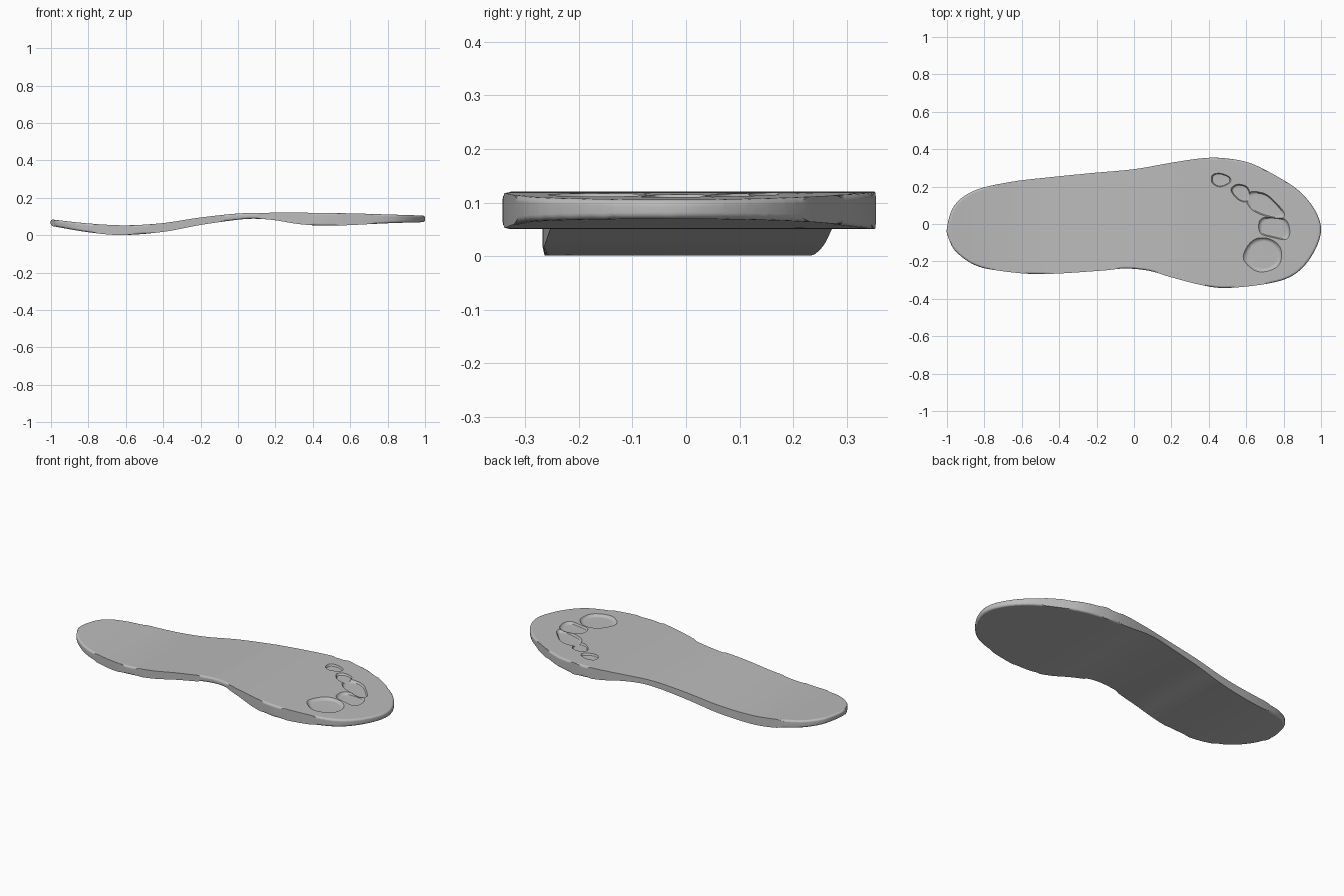
import bpy
import bmesh
from mathutils import Vector
from mathutils.geometry import interpolate_bezier

if "Cube" in bpy.data.objects:
    bpy.data.objects.remove(bpy.data.objects["Cube"], do_unlink=True)

SLAB = 0.034    # height of the flat slab before it is shaped
ROUND = 0.012   # rounding of the rim

# Foot outline, clockwise from the heel
OUTLINE = [(-1, -.02), (-.96, .1), (-.85, .18), (-.66, .225), (-.45, .25), (-.23, .272),
           (0, .293), (.19, .326), (.35, .35), (.47, .353), (.62, .326), (.78, .246),
           (.89, .17), (.97, .07), (1, -.03), (.97, -.135), (.9, -.235), (.81, -.294),
           (.67, -.326), (.48, -.342), (.35, -.324), (.2, -.285), (.08, -.25),
           (-.05, -.238), (-.18, -.25), (-.5, -.268), (-.72, -.25), (-.85, -.22),
           (-.95, -.15), (-.99, -.08)]

# Toe hollows, little toe to big toe
TOES = {
    "little_toe": [(.42, .26), (.46, .27), (.51, .25), (.51, .22), (.46, .2), (.42, .22)],
    "fourth_toe": [(.52, .18), (.55, .21), (.6, .2), (.62, .16), (.61, .12), (.56, .13)],
    "middle_toe": [(.6, .14), (.63, .17), (.7, .16), (.75, .12), (.8, .06), (.78, .03),
                   (.7, .045), (.63, .08)],
    "second_toe": [(.67, 0), (.69, .03), (.75, .035), (.81, .02), (.83, -.04), (.81, -.08),
                   (.74, -.07), (.68, -.05)],
    "big_toe": [(.59, -.19), (.61, -.12), (.66, -.08), (.73, -.085), (.78, -.13), (.78, -.2),
                (.74, -.24), (.66, -.25)],
}

# Height of the top and bottom along the foot
TOP = [(-1, .085), (-.8, .063), (-.6, .053), (-.4, .065), (-.2, .095), (0, .116),
       (.15, .12), (.4, .12), (.6, .117), (.8, .111), (1, .105)]
BOTTOM = [(-1, .05), (-.8, .016), (-.62, .001), (-.4, .018), (-.2, .055), (0, .083),
          (.1, .088), (.2, .08), (.3, .063), (.4, .053), (.5, .051), (.6, .054),
          (.8, .064), (1, .07)]


def smooth_path(points, steps, closed):
    """Pass a smooth curve through the points."""
    pts = [Vector((p[0], p[1], 0)) for p in points]
    n = len(pts)
    pick = (lambda i: pts[i % n]) if closed else (lambda i: pts[max(0, min(i, n - 1))])
    path = []
    for i in range(n if closed else n - 1):
        a, b, c, d = (pick(i + k) for k in (-1, 0, 1, 2))
        path += interpolate_bezier(b, b + (c - a) / 6, c - (d - b) / 6, c, steps + 1)[:-1]
    return path if closed else path + [pts[-1]]


def height_at(path, x):
    for a, b in zip(path, path[1:]):
        if x <= b.x:
            t = max(0, (x - a.x) / (b.x - a.x))
            return a.y + (b.y - a.y) * t
    return path[-1].y


def make_object(name, bm):
    bmesh.ops.recalc_face_normals(bm, faces=bm.faces)
    mesh = bpy.data.meshes.new(name)
    bm.to_mesh(mesh)
    bm.free()
    obj = bpy.data.objects.new(name, mesh)
    bpy.context.collection.objects.link(obj)
    return obj


def make_toe_cutter(name, points):
    """Rounded bowl that presses a toe hollow into the slab."""
    path = smooth_path(points, 5, True)
    centre = sum(path, Vector()) / len(path)
    bm = bmesh.new()
    rings = []
    for scale, z in ((.82, -.013), (.92, -.011), (.98, -.006), (1.04, 0), (1.09, .006)):
        rings.append([bm.verts.new(centre + (p - centre) * scale + Vector((0, 0, SLAB + z)))
                      for p in path])
    for low, high in zip(rings, rings[1:]):
        for i in range(len(path)):
            bm.faces.new((low[i - 1], low[i], high[i], high[i - 1]))
    bm.faces.new(rings[0])
    bm.faces.new(rings[-1])
    cutter = make_object(name + "_cutter", bm)
    cutter.hide_render = True
    return cutter


# Flat slab with a rounded rim
bm = bmesh.new()
base = bm.faces.new([bm.verts.new(p) for p in smooth_path(OUTLINE, 5, True)])
raised = bmesh.ops.extrude_face_region(bm, geom=[base], use_keep_orig=True)["geom"]
for v in raised:
    if isinstance(v, bmesh.types.BMVert):
        v.co.z = SLAB
rim = [e for e in bm.edges if abs(e.verts[0].co.z - e.verts[1].co.z) < ROUND / 2]
bmesh.ops.bevel(bm, geom=rim, offset=ROUND, segments=4, profile=.5, affect='EDGES')
insole = make_object("insole", bm)

# Press in the toes
bpy.context.view_layer.objects.active = insole
insole.select_set(True)
for toe, points in TOES.items():
    cutter = make_toe_cutter(toe, points)
    mod = insole.modifiers.new(toe, 'BOOLEAN')
    mod.operation = 'DIFFERENCE'
    mod.solver = 'EXACT'
    mod.object = cutter
    bpy.ops.object.modifier_apply(modifier=mod.name)
    bpy.data.objects.remove(cutter, do_unlink=True)

# Slice across the foot, then bend to the arch and heel cup
bm = bmesh.new()
bm.from_mesh(insole.data)
bmesh.ops.triangulate(bm, faces=bm.faces)
SLICES = 64
for i in range(1, SLICES):
    bmesh.ops.bisect_plane(bm, geom=bm.verts[:] + bm.edges[:] + bm.faces[:], dist=1e-5,
                           plane_co=(2 * i / SLICES - 1, 0, 0), plane_no=(1, 0, 0))
top, bottom = smooth_path(TOP, 8, False), smooth_path(BOTTOM, 8, False)
for v in bm.verts:
    if v.co.z > SLAB / 2:
        v.co.z += height_at(top, v.co.x) - SLAB
    else:
        v.co.z += height_at(bottom, v.co.x)
bm.to_mesh(insole.data)
bm.free()

# Plain grey foam
foam = bpy.data.materials.new("grey_foam")
foam.use_nodes = True
grey = (.5, .5, .5, 1)
foam.diffuse_color = grey
foam.node_tree.nodes["Principled BSDF"].inputs["Base Color"].default_value = grey
insole.data.materials.clear()
insole.data.materials.append(foam)

bpy.ops.object.shade_smooth_by_angle(angle=.6)
normals = insole.modifiers.new("even_shading", 'WEIGHTED_NORMAL')
normals.keep_sharp = True
